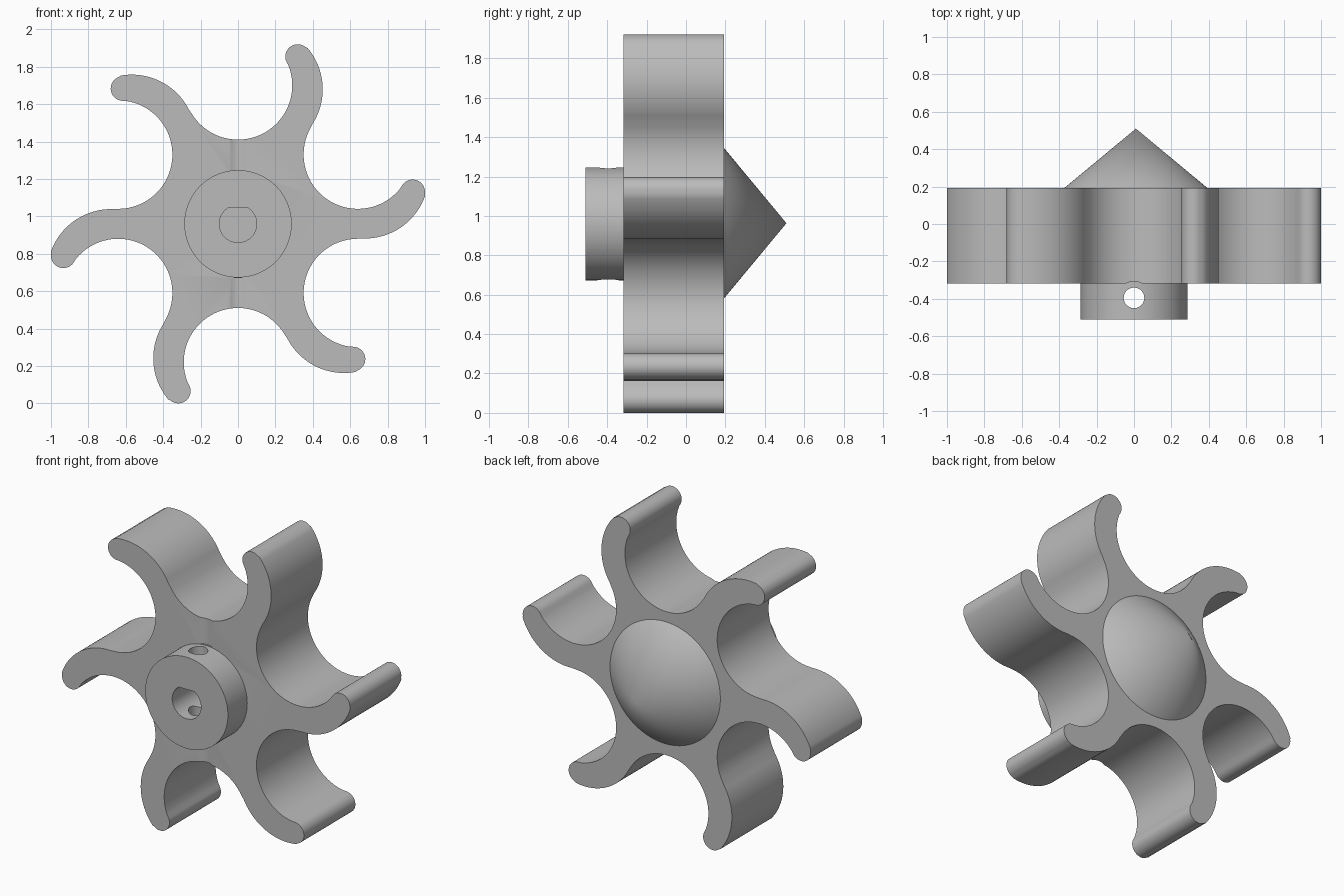
import bpy, bmesh, math
from math import sin, cos, radians
from mathutils import Vector

if "Cube" in bpy.data.objects:
    bpy.data.objects.remove(bpy.data.objects["Cube"])

AXIS_Z = 0.96                                  # height of the wheel axis
FRONT, FACE, BACK, TIP = -0.51, -0.318, 0.192, 0.51
HOLE_Y = -0.395

grey = bpy.data.materials.new("light grey")
grey.use_nodes = True
colour = (0.5, 0.5, 0.5, 1)
grey.diffuse_color = colour
grey.node_tree.nodes["Principled BSDF"].inputs["Base Color"].default_value = colour


def arc(centre, r, a0, a1, n):
    """Points on an arc, angles in degrees, ends included."""
    steps = [radians(a0 + (a1 - a0) * i / n) for i in range(n + 1)]
    return [Vector((centre[0] + r * cos(a), centre[1] + r * sin(a))) for a in steps]


def turn(p, deg):
    a = radians(deg)
    return Vector((p[0] * cos(a) - p[1] * sin(a), p[0] * sin(a) + p[1] * cos(a)))


def heading(a, b):
    return math.degrees(math.atan2(b[1] - a[1], b[0] - a[0]))


def prism(name, profile, y0, y1):
    """Extrude an x-z profile, measured from the axis, along y."""
    bm = bmesh.new()
    face = bm.faces.new([bm.verts.new((p[0], y0, p[1] + AXIS_Z)) for p in profile])
    new = bmesh.ops.extrude_face_region(bm, geom=[face])["geom"]
    moved = [v for v in new if isinstance(v, bmesh.types.BMVert)]
    bmesh.ops.translate(bm, verts=moved, vec=(0, y1 - y0, 0))
    bmesh.ops.recalc_face_normals(bm, faces=bm.faces)
    mesh = bpy.data.meshes.new(name)
    bm.to_mesh(mesh)
    bm.free()
    obj = bpy.data.objects.new(name, mesh)
    bpy.context.collection.objects.link(obj)
    return obj


def pin(name, r, z0, z1):
    """Upright round cutter through the hub's screw hole."""
    bpy.ops.mesh.primitive_cylinder_add(vertices=48, radius=r, depth=z1 - z0,
                                        location=(0, HOLE_Y, AXIS_Z + (z0 + z1) / 2))
    bpy.context.object.name = name
    return bpy.context.object


def select(obj):
    bpy.ops.object.select_all(action="DESELECT")
    obj.select_set(True)
    bpy.context.view_layer.objects.active = obj


def cut(obj, cutters):
    for c in cutters:
        mod = obj.modifiers.new("cut", "BOOLEAN")
        mod.operation, mod.solver, mod.object = "DIFFERENCE", "EXACT", c
        select(obj)
        bpy.ops.object.modifier_apply(modifier=mod.name)


# Outline of one curved vane: outer arc, rounded tip, then the scooped gap
GAP_R, OUTER_R, TIP_R = 0.29, 0.342, 0.066
gap = Vector((0, 0.74))
previous_gap = turn(gap, -60)
outer, tip = Vector((0.111, 0.719)), Vector((0.319, 0.894))
a_start = heading(outer, previous_gap)
a_tip = heading(outer, tip)
a_inner = heading(tip, gap) + 360
a_gap_end = heading(previous_gap, outer) + 60 - 360
vane = (arc(outer, OUTER_R, a_start, a_tip, 20)
        + arc(tip, TIP_R, a_tip, a_inner, 16)[1:]
        + arc(gap, GAP_R, a_inner - 180, a_gap_end, 40)[1:-1])
wheel = prism("vane_wheel", [turn(p, 60 * k) for k in range(6) for p in vane], FACE, BACK)

# Round hub on the front
hub = prism("hub", arc((0, 0), 0.287, 0, 360, 96)[:-1], FRONT, FACE)

# D-shaped shaft bore, cross hole for the screws and tool grooves on the wheel face
bore = prism("bore_cutter", arc((0, 0), 0.1, 122, 418, 40), FRONT - 0.1, 0)
screw = pin("screw_cutter", 0.055, -0.4, 0.4)
grooves = [pin("groove_cutter", 0.088, 0.289, 0.6),
           pin("groove_cutter", 0.088, -0.6, -0.289)]
cut(hub, [bore, screw])
cut(wheel, [bore] + grooves)
for c in [bore, screw] + grooves:
    bpy.data.objects.remove(c)

# Pointed cone on the back
bpy.ops.mesh.primitive_cone_add(vertices=96, radius1=0.383, radius2=0, depth=TIP - BACK,
                                location=(0.01, (BACK + TIP) / 2, AXIS_Z + 0.003),
                                rotation=(radians(-90), 0, 0))
cone = bpy.context.object
cone.name = "nose_cone"

for obj in (wheel, hub, cone):
    obj.data.materials.clear()
    obj.data.materials.append(grey)
    select(obj)
    bpy.ops.object.shade_smooth_by_angle(angle=radians(30))
